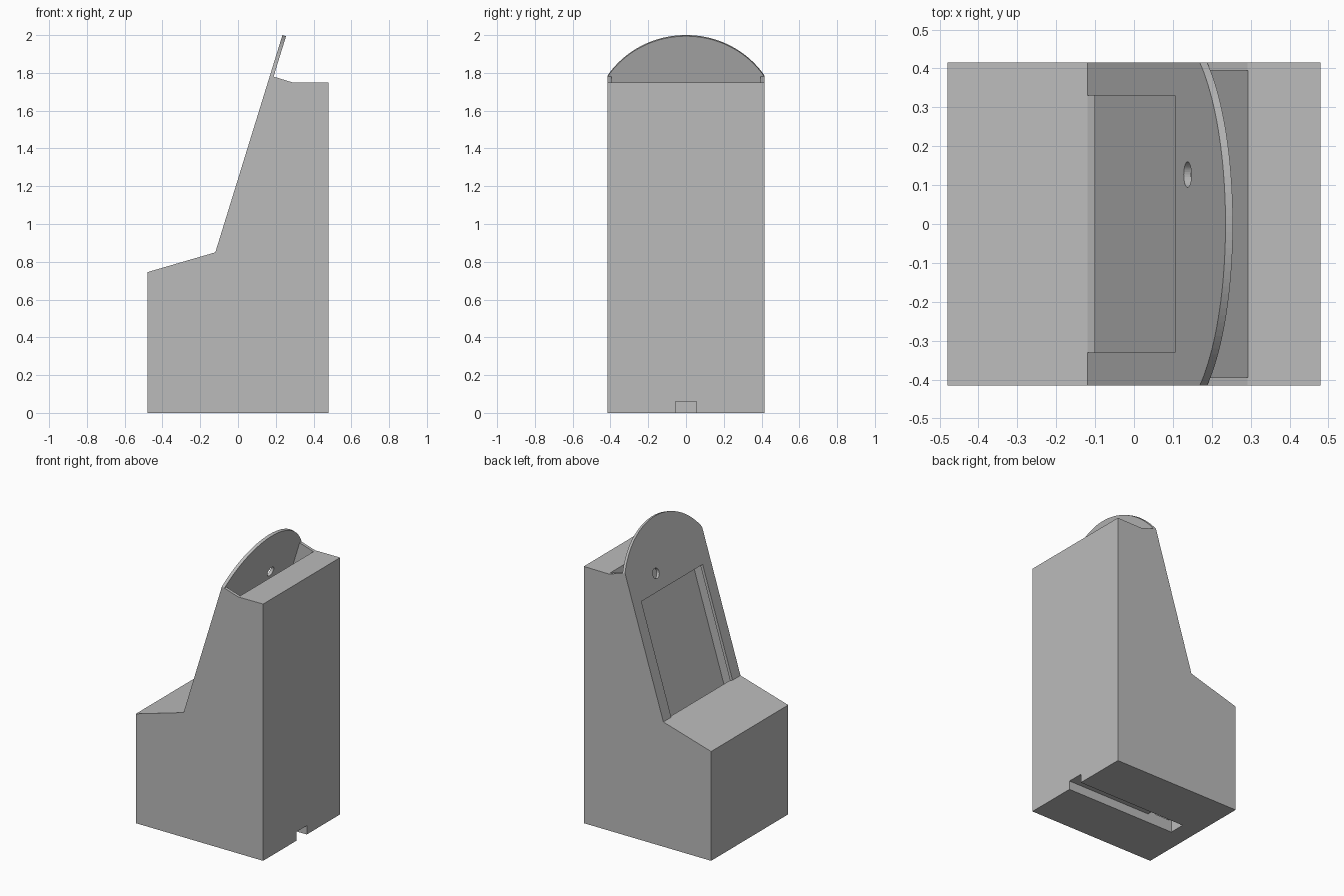
import bpy, bmesh, math
from mathutils import Vector

cube = bpy.data.objects.get("Cube")
if cube:
    bpy.data.objects.remove(cube, do_unlink=True)

HALF = 0.415          # half width of the cabinet
WALL = 0.02           # sheet thickness
DEPTH = 0.13          # back of the sloping pocket
SIDE = 0.98           # length of the sloping edge on the side walls
PEAK = 1.204          # length of the sloping panel to its crest

grey = bpy.data.materials.new("plain_grey")
grey.use_nodes = True
COLOUR = (0.5, 0.5, 0.5, 1)
grey.diffuse_color = COLOUR
grey.node_tree.nodes["Principled BSDF"].inputs["Base Color"].default_value = COLOUR

# Sloping panel axes: along the slope, and inward from its face
along = Vector((0.295, 0, 0.955)).normalized()
inward = Vector((along.z, 0, -along.x))
foot = Vector((-0.12, 0, 0.85))


def slope(s, d, y=0):
    return foot + along * s + inward * d + Vector((0, y, 0))


def prism(name, points, offset):
    bm = bmesh.new()
    face = bm.faces.new([bm.verts.new(p) for p in points])
    new = bmesh.ops.extrude_face_region(bm, geom=[face])["geom"]
    bmesh.ops.translate(bm, vec=offset, verts=[v for v in new if isinstance(v, bmesh.types.BMVert)])
    bmesh.ops.recalc_face_normals(bm, faces=bm.faces)
    mesh = bpy.data.meshes.new(name)
    bm.to_mesh(mesh)
    bm.free()
    mesh.materials.append(grey)
    obj = bpy.data.objects.new(name, mesh)
    bpy.context.collection.objects.link(obj)
    return obj


def side_prism(name, points, half):
    return prism(name, [Vector((p[0], -half, p[-1])) for p in points], Vector((0, 2 * half, 0)))


def cut(target, cutter):
    cutter.hide_render = True
    cutter.hide_set(True)
    cutter.display_type = 'WIRE'
    mod = target.modifiers.new(cutter.name, 'BOOLEAN')
    mod.operation = 'DIFFERENCE'
    mod.solver = 'EXACT'
    mod.object = cutter


def at_height(d, z):
    start = slope(0, d)
    return start + along * ((z - start.z) / along.z)


# Cabinet body
body = side_prism("cabinet_body", [
    (-0.48, 0), (0.48, 0), (0.48, 1.75), slope(SIDE, DEPTH - 0.002),
    slope(SIDE, 0), foot, (-0.48, 0.745)], HALF)

# Sloping pocket behind the front panel, open at the top
cut(body, side_prism("pocket_cutter", [
    at_height(WALL, 0.08), at_height(DEPTH, 0.08),
    slope(1.3, DEPTH), slope(1.3, WALL)], HALF - WALL))

# Cable channel under the base, rising into the pocket
cut(body, side_prism("cable_channel_cutter", [
    (0.6, -0.1), (0.6, 0.06), (-0.16, 0.06), (-0.16, 0.15),
    (-0.35, 0.15), (-0.35, -0.1)], 0.055))

# Window in the sloping panel
cut(body, prism("window_cutter", [
    slope(s, -0.05, y) for s, y in
    ((0, -0.33), (0.763, -0.33), (0.763, 0.33), (0, 0.33))], inward * 0.1))

# Round button hole
cut(body, prism("button_hole_cutter", [
    slope(0.873 + 0.033 * math.sin(a), -0.05, 0.127 + 0.033 * math.cos(a))
    for a in (math.tau * i / 32 for i in range(32))], inward * 0.1))

# Arched crest continuing the panel
rise = PEAK - SIDE
radius = (HALF ** 2 + rise ** 2) / (2 * rise)
sweep = math.asin(HALF / radius)
arc = [sweep * (i / 24 - 1) for i in range(49)]
prism("arched_crest", [
    slope(PEAK - radius + radius * math.cos(a), 0, radius * math.sin(a))
    for a in arc], inward * WALL)
